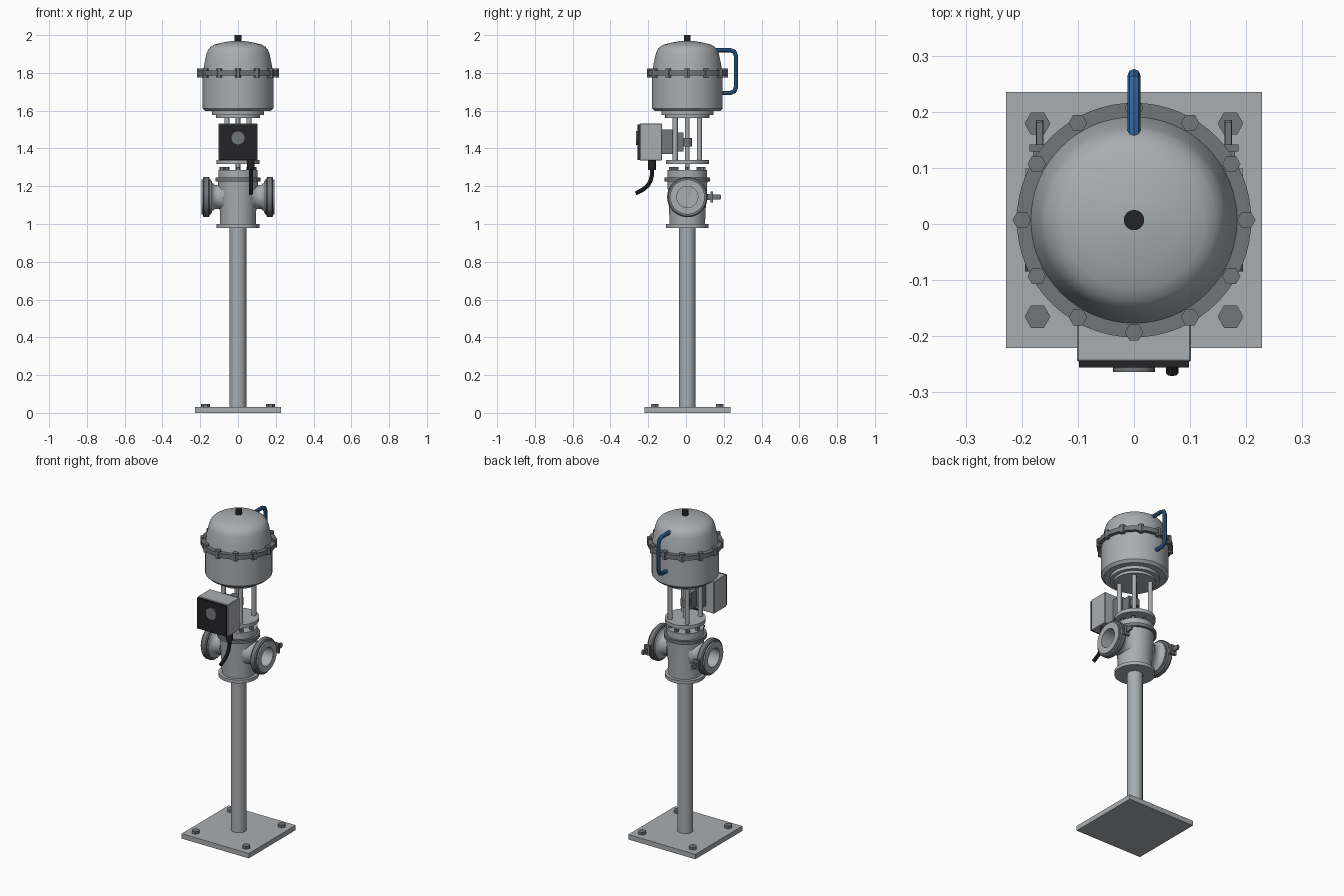
import bpy, bmesh, math
from mathutils import Vector, Matrix

if "Cube" in bpy.data.objects:
    bpy.data.objects.remove(bpy.data.objects["Cube"])

CY = 0.007  # y of the main axis


def material(name, rgb):
    m = bpy.data.materials.new(name)
    m.diffuse_color = (*rgb, 1)
    m.use_nodes = True
    m.node_tree.nodes["Principled BSDF"].inputs["Base Color"].default_value = m.diffuse_color
    return m


LIGHT = material("light_grey", (0.40, 0.42, 0.44))
DARK = material("dark_grey", (0.17, 0.18, 0.19))
BLACK = material("black", (0.018, 0.018, 0.02))
BLUE = material("blue", (0.03, 0.14, 0.36))


def finish(bm, name, mat):
    bmesh.ops.remove_doubles(bm, verts=bm.verts, dist=1e-5)
    bmesh.ops.recalc_face_normals(bm, faces=bm.faces)
    me = bpy.data.meshes.new(name)
    bm.to_mesh(me)
    bm.free()
    me.materials.append(mat)
    ob = bpy.data.objects.new(name, me)
    bpy.context.collection.objects.link(ob)
    return ob


def lathe(name, mat, profile, loc=(0, CY, 0), axis=(0, 0, 1), seg=48):
    """Revolve (radius, height) points about an axis through loc."""
    bm = bmesh.new()
    rot = Vector((0, 0, 1)).rotation_difference(Vector(axis)).to_matrix()
    rings = []
    for r, h in profile:
        ring = []
        for i in range(seg):
            a = 2 * math.pi * i / seg
            p = rot @ Vector((r * math.cos(a), r * math.sin(a), h)) + Vector(loc)
            ring.append(bm.verts.new(p))
        rings.append(ring)
    for a, b in zip(rings, rings[1:]):
        for i in range(seg):
            j = (i + 1) % seg
            bm.faces.new((a[i], a[j], b[j], b[i]))
    return finish(bm, name, mat)


def disc(name, mat, r, h0, h1, loc=(0, CY, 0), axis=(0, 0, 1), seg=48):
    return lathe(name, mat, [(0, h0), (r, h0), (r, h1), (0, h1)], loc, axis, seg)


def box(name, mat, lo, hi, bevel=0):
    bm = bmesh.new()
    size = Vector(hi) - Vector(lo)
    mid = (Vector(hi) + Vector(lo)) / 2
    bmesh.ops.create_cube(bm, size=1, matrix=Matrix.Translation(mid) @ Matrix.Diagonal((*size, 1)))
    if bevel:
        bmesh.ops.bevel(bm, geom=bm.edges[:], offset=bevel, segments=1, affect='EDGES')
    return finish(bm, name, mat)


def tube(name, mat, points, r):
    cu = bpy.data.curves.new(name, 'CURVE')
    cu.dimensions = '3D'
    cu.bevel_depth, cu.bevel_resolution, cu.use_fill_caps = r, 2, True
    sp = cu.splines.new('POLY')
    sp.points.add(len(points) - 1)
    for p, co in zip(sp.points, points):
        p.co = (*co, 1)
    ob = bpy.data.objects.new(name, cu)
    bpy.context.collection.objects.link(ob)
    me = bpy.data.meshes.new_from_object(ob.evaluated_get(bpy.context.evaluated_depsgraph_get()))
    bpy.data.objects.remove(ob)
    me.materials.clear()
    me.materials.append(mat)
    bpy.context.collection.objects.link(bpy.data.objects.new(name, me))


def bolt_ring(name, mat, count, radius, r, z0, z1):
    for i in range(count):
        a = 2 * math.pi * i / count
        disc(name, mat, r, z0, z1, (radius * math.cos(a), CY + radius * math.sin(a), 0), seg=6)


# Base plate, anchor bolts and pole
box("base_plate", LIGHT, (-0.228, CY - 0.228, 0), (0.228, CY + 0.228, 0.03))
for sx in (-1, 1):
    for sy in (-1, 1):
        disc("anchor_bolt", DARK, 0.023, 0.03, 0.046, (sx * 0.172, CY + sy * 0.172, 0), seg=6)
disc("pole", LIGHT, 0.044, 0.03, 0.985)

# Valve body and bonnet
lathe("valve_body", LIGHT, [(0, 0.98), (0.113, 0.98), (0.113, 1.0), (0.094, 1.0), (0.096, 1.06),
                            (0.102, 1.16), (0.106, 1.225), (0, 1.225)])
disc("bonnet_flange", DARK, 0.12, 1.225, 1.245)
disc("bonnet", LIGHT, 0.104, 1.245, 1.285)
bolt_ring("bonnet_bolt", DARK, 8, 0.085, 0.014, 1.285, 1.302)

# Side ports with clamps and wing nuts
for s in (-1, 1):
    port = (0, CY, 1.143)
    lathe("side_port", LIGHT, [(0, 0.10), (0.056, 0.10), (0.056, 0.194), (0.092, 0.194),
                               (0.092, 0.143), (0.074, 0.136), (0.064, 0.122), (0.062, 0.107),
                               (0.066, 0.092), (0.078, 0.075), (0, 0.075)], port, (s, 0, 0))
    lathe("port_clamp", DARK, [(0.09, 0.150), (0.101, 0.150), (0.107, 0.156), (0.107, 0.180),
                               (0.101, 0.186), (0.09, 0.186), (0.09, 0.150)], port, (s, 0, 0))
    x = s * 0.168
    box("clamp_lug", DARK, (x - 0.012, CY + 0.095, 1.128), (x + 0.012, CY + 0.122, 1.158))
    disc("clamp_screw", DARK, 0.007, 0.11, 0.178, (x, CY, 1.143), (0, 1, 0), 12)
    box("wing_nut", DARK, (x - 0.018, CY + 0.122, 1.113), (x + 0.018, CY + 0.135, 1.173))
    box("wing_bar", DARK, (x - 0.006, CY + 0.135, 1.130), (x + 0.006, CY + 0.175, 1.156))

# Yoke with stem and pillars
disc("yoke_plate", LIGHT, 0.114, 1.318, 1.340)
disc("stem", LIGHT, 0.012, 1.28, 1.58, seg=24)
disc("stem_clamp", DARK, 0.026, 1.41, 1.455, seg=24)
for sx in (-1, 1):
    for sy in (-1, 1):
        disc("pillar", LIGHT, 0.0135, 1.33, 1.575, (sx * 0.058, CY + sy * 0.064, 0), seg=24)

# Actuator housing, flange, bolts and dome
lathe("actuator_housing", LIGHT, [(0, 1.562), (0.117, 1.562), (0.117, 1.578), (0.138, 1.578),
                                  (0.138, 1.597), (0.172, 1.597), (0.187, 1.612),
                                  (0.187, 1.786), (0, 1.786)], seg=64)
disc("actuator_flange", DARK, 0.209, 1.785, 1.812, seg=64)
bolt_ring("flange_bolt", DARK, 12, 0.2, 0.0165, 1.776, 1.824)
lathe("dome", LIGHT, [(0, 1.81), (0.184, 1.81), (0.178, 1.85), (0.167, 1.9), (0.159, 1.922),
                      (0.145, 1.938), (0.125, 1.95), (0.085, 1.960), (0.04, 1.968),
                      (0, 1.971)], seg=64)
disc("vent_cap", BLACK, 0.018, 1.96, 2.0, seg=24)

# Blue air pipe at the back
tube("air_pipe", BLUE, [(0, 0.15, 1.92), (0, 0.235, 1.92), (0, 0.256, 1.912), (0, 0.265, 1.89),
                        (0, 0.265, 1.725), (0, 0.256, 1.703), (0, 0.235, 1.694),
                        (0, 0.17, 1.694)], 0.0115)

# Positioner box, cover, dial and bracket
box("positioner_box", LIGHT, (-0.102, -0.245, 1.335), (0.102, -0.128, 1.532), 0.003)
box("positioner_cover", BLACK, (-0.098, -0.256, 1.34), (0.098, -0.245, 1.528))
disc("dial", DARK, 0.037, 0.256, 0.264, (0, 0, 1.456), (0, -1, 0), 32)
box("bracket", DARK, (-0.045, -0.128, 1.37), (0.045, -0.068, 1.5))
box("bracket_arm", DARK, (-0.025, -0.068, 1.385), (0.025, -0.012, 1.485))

# Cable gland and cable
disc("cable_gland", BLACK, 0.02, 1.285, 1.336, (0.068, -0.18, 0), seg=12)
tube("cable", BLACK, [(0.068, -0.18, 1.29), (0.068, -0.181, 1.255), (0.068, -0.188, 1.228),
                      (0.068, -0.203, 1.203), (0.068, -0.228, 1.182), (0.068, -0.266, 1.162)], 0.011)

# Smooth shading with sharp edges kept
for ob in bpy.context.collection.objects:
    ob.select_set(True)
    bpy.context.view_layer.objects.active = ob
bpy.ops.object.shade_smooth_by_angle(angle=math.radians(35))
